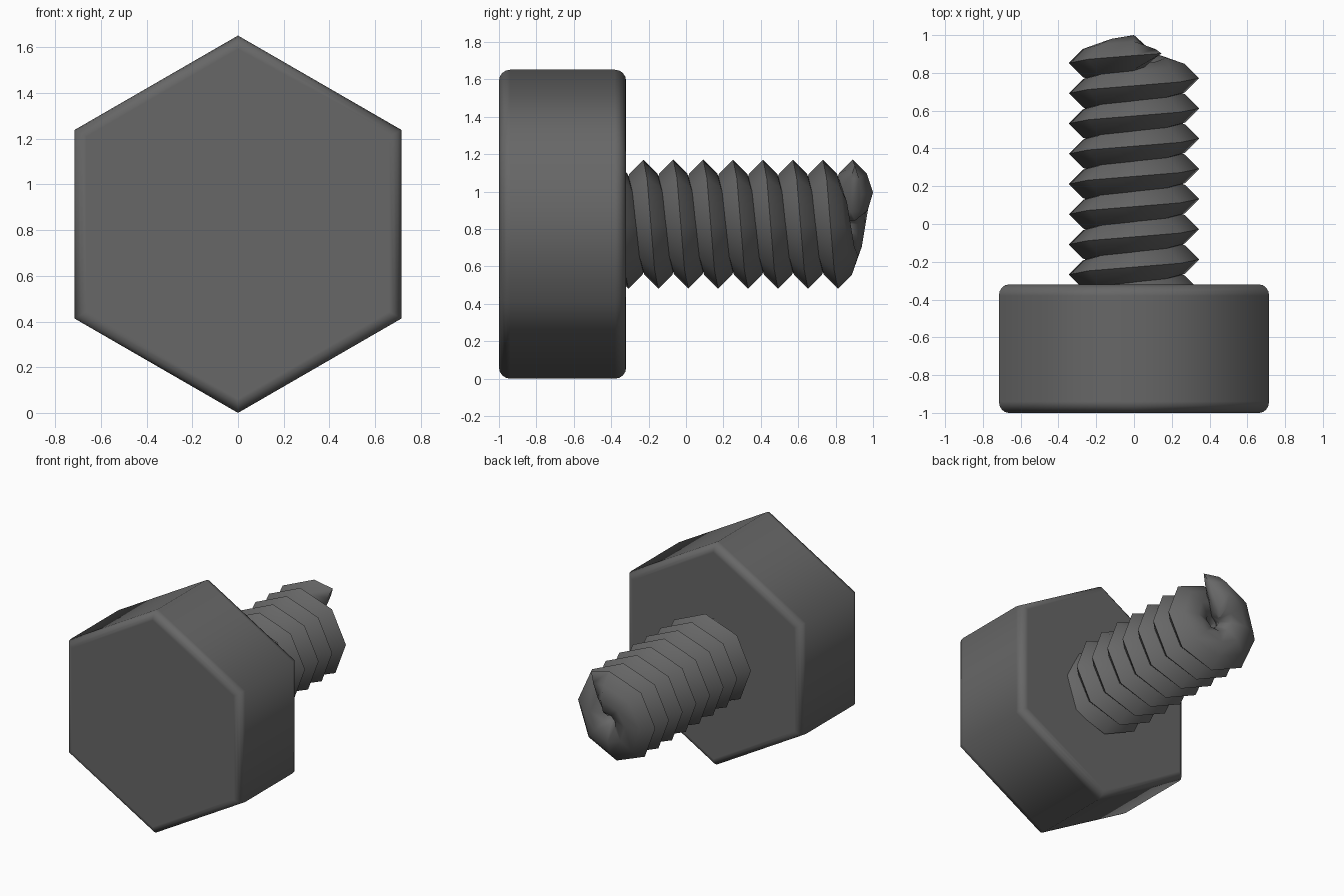
import bpy, bmesh, math

if "Cube" in bpy.data.objects:
    bpy.data.objects.remove(bpy.data.objects["Cube"])

CZ = 0.826          # height of the bolt axis
TURN = 2 * math.pi

steel = bpy.data.materials.new("dark grey steel")
steel.diffuse_color = (0.135, 0.135, 0.135, 1)
steel.use_nodes = True
steel.node_tree.nodes["Principled BSDF"].inputs["Base Color"].default_value = steel.diffuse_color


def loft(name, rings, closed_rings=True):
    """Bridge equal-length rings of points and cap both ends."""
    bm = bmesh.new()
    loops = [[bm.verts.new(p) for p in ring] for ring in rings]
    n = len(loops[0])
    for a, b in zip(loops, loops[1:]):
        for i in range(n):
            j = (i + 1) % n
            bm.faces.new((a[i], a[j], b[j], b[i]))
    bm.faces.new(loops[0])
    bm.faces.new(loops[-1])
    bmesh.ops.recalc_face_normals(bm, faces=bm.faces[:])
    me = bpy.data.meshes.new(name)
    bm.to_mesh(me)
    bm.free()
    me.materials.append(steel)
    ob = bpy.data.objects.new(name, me)
    bpy.context.collection.objects.link(ob)
    me.polygons.foreach_set("use_smooth", [True] * len(me.polygons))
    return ob


# Hexagonal head with rounded front and back rims
R, B, SEG = 0.826, 0.06, 4
arc = [(R - B + B * math.sin(k * math.pi / 2 / SEG),
        B - B * math.cos(k * math.pi / 2 / SEG)) for k in range(SEG + 1)]
profile = [(r, -1 + d) for r, d in arc] + [(r, -0.32 - d) for r, d in reversed(arc)]
head = loft("hex_head", [[(r * math.sin(i * TURN / 6), y, CZ + r * math.cos(i * TURN / 6))
                          for i in range(6)] for r, y in profile])
wn = head.modifiers.new("even shading", 'WEIGHTED_NORMAL')
wn.weight = 100

# Threaded shank: a coiled bar with a pointed outer edge, eight steps per turn
section = [(0.345, 0), (0.27, 0.075), (0.17, 0.108), (0.075, 0.08),
           (0.02, 0), (0.075, -0.08), (0.17, -0.108), (0.27, -0.075)]
PITCH = 0.16


def thread_ring(t, squash=1.0):
    y0 = 0.892 + PITCH * t / TURN
    return [(r * math.sin(t), y0 + d * squash, CZ + r * math.cos(t)) for r, d in section]


rings = [thread_ring(k * TURN / 8) for k in range(-66, 1)]
rings.append(thread_ring(math.radians(25), 0.3))     # tapered thread end
shank = loft("threaded_shank", rings)
bpy.context.view_layer.objects.active = shank
shank.select_set(True)
bpy.ops.object.shade_smooth_by_angle(angle=math.radians(75))
